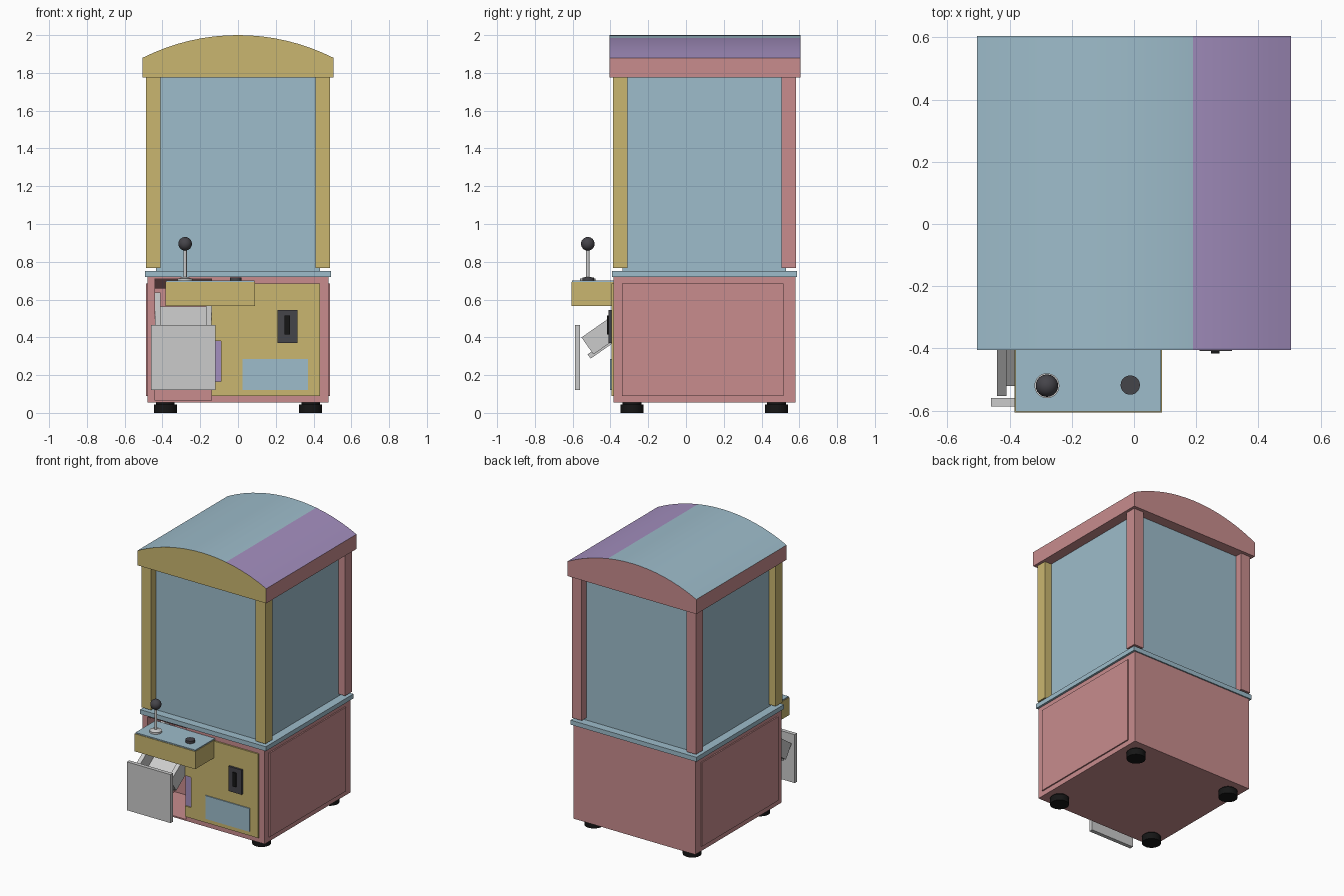
import bpy, bmesh, math
from mathutils import Matrix

if "Cube" in bpy.data.objects:
    bpy.data.objects.remove(bpy.data.objects["Cube"])


def material(name, rgb):
    m = bpy.data.materials.new(name)
    m.diffuse_color = (*rgb, 1)
    m.use_nodes = True
    m.node_tree.nodes["Principled BSDF"].inputs["Base Color"].default_value = m.diffuse_color
    return m


PINK = material("pink", (0.58, 0.265, 0.27))
GOLD = material("gold", (0.59, 0.47, 0.16))
BLUE = material("blue", (0.34, 0.505, 0.595))
PURPLE = material("purple", (0.37, 0.275, 0.52))
GREY = material("light grey", (0.6, 0.6, 0.6))
DARK = material("dark grey", (0.06, 0.058, 0.068))
BLACK = material("black", (0.008, 0.008, 0.008))


def finish(name, bm, *mats):
    bmesh.ops.recalc_face_normals(bm, faces=bm.faces)
    me = bpy.data.meshes.new(name)
    bm.to_mesh(me)
    bm.free()
    ob = bpy.data.objects.new(name, me)
    bpy.context.collection.objects.link(ob)
    for m in mats:
        me.materials.append(m)
    return ob


def box(name, x, y, z, mat, tilt=None):
    """Box from ranges; tilt = (angle, y, z) turns it about an x axis line."""
    bm = bmesh.new()
    bmesh.ops.create_cube(bm, size=1)
    for v in bm.verts:
        for i, (a, b) in enumerate((x, y, z)):
            v.co[i] = a if v.co[i] < 0 else b
    if tilt:
        move = Matrix.Translation((0, tilt[1], tilt[2]))
        bm.transform(move @ Matrix.Rotation(tilt[0], 4, 'X'))
    return finish(name, bm, mat)


def smooth(ob):
    bpy.ops.object.select_all(action='DESELECT')
    ob.select_set(True)
    bpy.context.view_layer.objects.active = ob
    bpy.ops.object.shade_smooth_by_angle(angle=math.radians(35))


def cylinder(name, x, y, z0, z1, r, mat, r2=None, n=32):
    bm = bmesh.new()
    bmesh.ops.create_cone(bm, cap_ends=True, segments=n, radius1=r,
                          radius2=r if r2 is None else r2, depth=z1 - z0,
                          matrix=Matrix.Translation((x, y, (z0 + z1) / 2)))
    ob = finish(name, bm, mat)
    smooth(ob)
    return ob


def extrude_xz(name, pts, y0, y1, *mats):
    bm = bmesh.new()
    f = bm.faces.new([bm.verts.new((px, y0, pz)) for px, pz in pts])
    ext = bmesh.ops.extrude_face_region(bm, geom=[f])["geom"]
    for v in ext:
        if isinstance(v, bmesh.types.BMVert):
            v.co.y = y1
    return finish(name, bm, *mats)


# Lower cabinet with an opening at the front left
cabinet = box("cabinet", (-0.478, 0.478), (-0.384, 0.579), (0.055, 0.72), PINK)
cutter = box("opening_cutter", (-0.44, -0.14), (-0.5, -0.08), (0.065, 0.712), PINK)
cutter.hide_render = True
cut = cabinet.modifiers.new("opening", 'BOOLEAN')
cut.operation = 'DIFFERENCE'
cut.solver = 'EXACT'
cut.object = cutter
bpy.context.view_layer.objects.active = cabinet
bpy.ops.object.modifier_apply(modifier="opening")
bpy.data.objects.remove(cutter)
box("opening_ceiling", (-0.44, -0.14), (0, 0.27), (0, 0.006), PINK,
    (math.radians(-10), -0.375, 0.705))

# Raised side panels, feet and trim
for s, side in ((-1, "left"), (1, "right")):
    box(side + "_side_panel", sorted((s * 0.47, s * 0.487)), (-0.34, 0.516),
        (0.09, 0.685), PINK)
    for y, end in ((-0.285, "front"), (0.48, "back")):
        cylinder(f"{end}_{side}_foot", s * 0.385, y, 0, 0.045, 0.061, BLACK)
        cylinder(f"{end}_{side}_foot_neck", s * 0.385, y, 0.045, 0.058, 0.05, BLACK)
        # Corner posts of the glass case
        py = (-0.387, -0.31) if end == "front" else (0.505, 0.582)
        box(f"{end}_{side}_post", sorted((s * 0.41, s * 0.486)), py,
            (0.768, 1.776), GOLD if end == "front" else PINK)
box("trim", (-0.493, 0.493), (-0.392, 0.588), (0.72, 0.752), BLUE)
box("glass_case", (-0.433, 0.433), (-0.335, 0.53), (0.752, 1.776), BLUE)

# Arched roof: gold front, pink sides, two-colour top
half, rise, n = 0.505, 0.12, 16
radius = (half * half + rise * rise) / (2 * rise)
arc = [(x, 2 - radius + math.sqrt(radius * radius - x * x))
       for x in (half - 2 * half * i / n for i in range(n + 1))]
roof = extrude_xz("roof", [(-half, 1.776), (half, 1.776)] + arc, -0.405, 0.605,
                  PINK, GOLD, BLUE, PURPLE)
for p in roof.data.polygons:
    if p.normal.y < -0.5:
        p.material_index = 1
    elif p.normal.z > 0.5:
        p.material_index = 3 if p.center.x > 0.185 else 2
smooth(roof)

# Front panel with a notch, purple inset, display plate and coin slot
extrude_xz("front_panel", [(-0.14, 0.09), (0.435, 0.09), (0.435, 0.685),
                           (-0.14, 0.685), (-0.14, 0.38), (-0.09, 0.38),
                           (-0.09, 0.165), (-0.14, 0.165)], -0.395, -0.38, GOLD)
box("notch_inset", (-0.14, -0.09), (-0.387, -0.38), (0.165, 0.38), PURPLE)
box("display_plate", (0.025, 0.37), (-0.402, -0.394), (0.12, 0.285), BLUE)
box("coin_plate", (0.21, 0.315), (-0.409, -0.39), (0.37, 0.545), DARK)
box("coin_slot", (0.247, 0.275), (-0.417, -0.40), (0.415, 0.515), BLACK)

# Control console
box("console", (-0.385, 0.09), (-0.607, -0.38), (0.567, 0.692), GOLD)
box("console_top", (-0.381, 0.087), (-0.603, -0.38), (0.692, 0.70), BLUE)
cylinder("joystick_base", -0.28, -0.52, 0.70, 0.712, 0.04, GREY)
cylinder("joystick_collar", -0.28, -0.52, 0.712, 0.72, 0.03, GREY, 0.015)
cylinder("joystick_shaft", -0.28, -0.52, 0.712, 0.875, 0.009, GREY, n=16)
bm = bmesh.new()
bmesh.ops.create_uvsphere(bm, u_segments=24, v_segments=14, radius=0.036,
                          matrix=Matrix.Translation((-0.28, -0.52, 0.895)))
smooth(finish("joystick_ball", bm, DARK))
cylinder("button", -0.012, -0.518, 0.70, 0.718, 0.031, DARK)

# Sloping chute and the door in front of it
slope = (math.radians(35), -0.505, 0.287)
box("chute_floor", (-0.41, -0.165), (0, 0.44), (0, 0.028), GREY, slope)
for x, side in ((-0.44, "left"), (-0.17, "right")):
    box(f"chute_{side}_wall", (x, x + 0.03), (0.025, 0.44), (0.01, 0.12), GREY, slope)
box("door", (-0.46, -0.118), (-0.587, -0.56), (0.122, 0.465), GREY)
